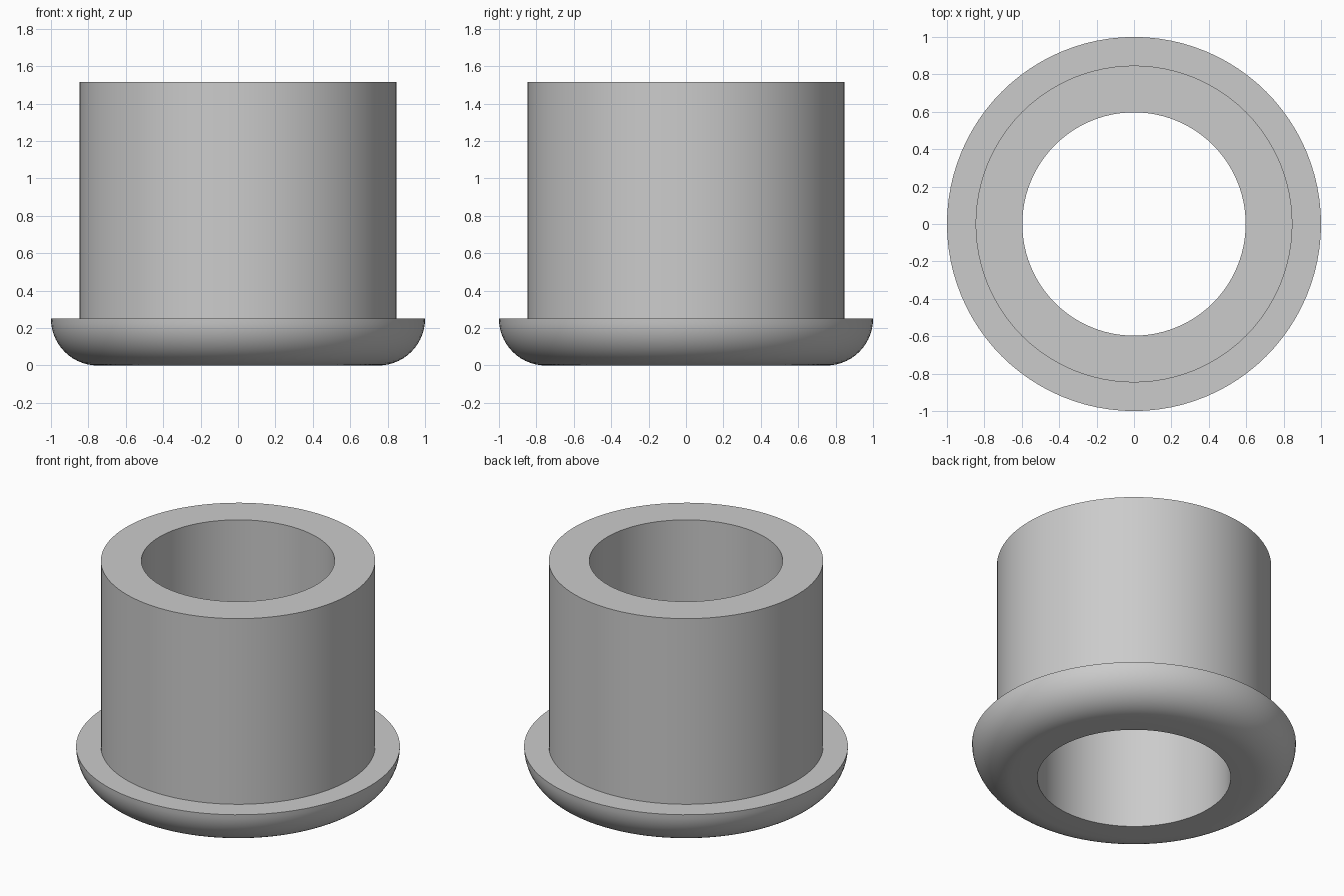
import bpy
import bmesh
from math import cos, sin, pi, radians

cube = bpy.data.objects.get("Cube")
if cube:
    bpy.data.objects.remove(cube, do_unlink=True)

SEGMENTS = 96
BORE, SLEEVE, FLANGE = 0.597, 0.847, 1.0
ROUND, HEIGHT = 0.25, 1.515
ARC_STEPS = 14

# Plain grey material
grey = bpy.data.materials.new("plain_grey")
grey.use_nodes = True
colour = (0.6, 0.6, 0.6, 1)
grey.diffuse_color = colour
grey.node_tree.nodes["Principled BSDF"].inputs["Base Color"].default_value = colour


def lathe(name, profile):
    """Revolve a closed (radius, height) profile about the z axis."""
    bm = bmesh.new()
    rings = []
    for r, z in profile:
        rings.append([bm.verts.new((r * cos(2 * pi * i / SEGMENTS),
                                    r * sin(2 * pi * i / SEGMENTS), z))
                      for i in range(SEGMENTS)])
    for a, b in zip(rings, rings[1:] + rings[:1]):
        for i in range(SEGMENTS):
            j = (i + 1) % SEGMENTS
            bm.faces.new((a[i], a[j], b[j], b[i]))
    bmesh.ops.recalc_face_normals(bm, faces=bm.faces)
    mesh = bpy.data.meshes.new(name)
    bm.to_mesh(mesh)
    bm.free()
    mesh.materials.append(grey)
    obj = bpy.data.objects.new(name, mesh)
    bpy.context.collection.objects.link(obj)
    bpy.ops.object.select_all(action='DESELECT')
    obj.select_set(True)
    bpy.context.view_layer.objects.active = obj
    bpy.ops.object.shade_smooth_by_angle(angle=radians(30))
    return obj


# Flange underside: quarter-round from the flat base up to the rim
arc = [(FLANGE - ROUND + ROUND * sin(t), ROUND - ROUND * cos(t))
       for t in (pi / 2 * k / ARC_STEPS for k in range(ARC_STEPS + 1))]

# Sleeve and flange in one piece, with a straight through bore
lathe("flanged_bushing", [(BORE, 0)] + arc +
      [(SLEEVE, ROUND), (SLEEVE, HEIGHT), (BORE, HEIGHT)])
